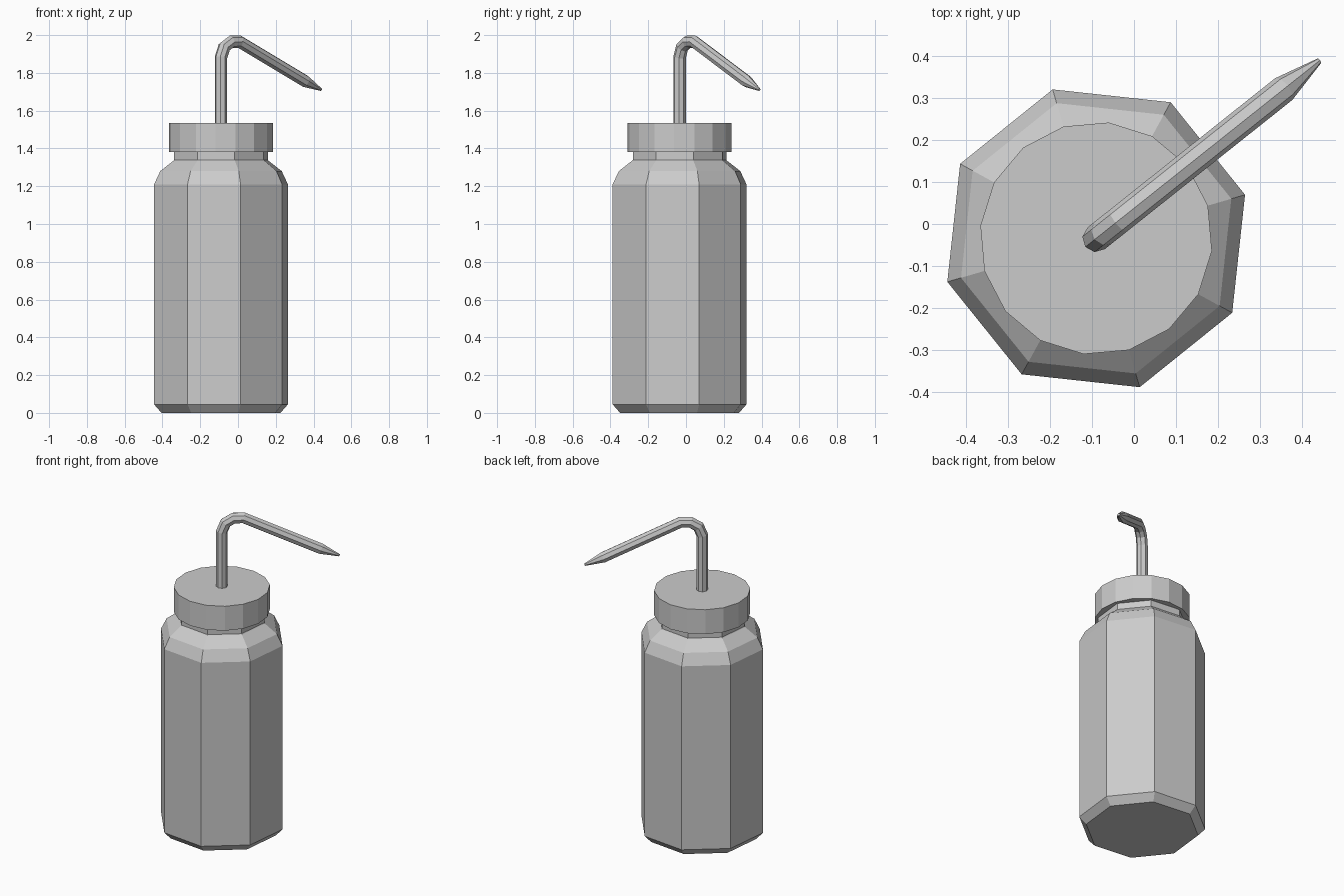
import bpy, bmesh
from math import sin, cos, pi, radians
from mathutils import Vector

if "Cube" in bpy.data.objects:
    bpy.data.objects.remove(bpy.data.objects["Cube"])

CENTRE = Vector((-0.09, -0.034, 0))
PHASE = radians(16.3)
AIM = radians(38.5)


def skin(name, rings):
    """Bridge a list of point rings into a closed, flat-faced tube."""
    bm = bmesh.new()
    loops = [[bm.verts.new(p) for p in ring] for ring in rings]
    n = len(loops[0])
    for a, b in zip(loops, loops[1:]):
        for i in range(n):
            j = (i + 1) % n
            bm.faces.new((a[i], a[j], b[j], b[i]))
    bm.faces.new(loops[0][::-1])
    bm.faces.new(loops[-1])
    bmesh.ops.recalc_face_normals(bm, faces=bm.faces)
    mesh = bpy.data.meshes.new(name)
    bm.to_mesh(mesh)
    bm.free()
    obj = bpy.data.objects.new(name, mesh)
    bpy.context.collection.objects.link(obj)
    return obj


def lathe(name, profile, sides):
    """Revolve (radius, height) pairs around the bottle axis."""
    angles = [PHASE + 2 * pi * i / sides for i in range(sides)]
    return skin(name, [[CENTRE + Vector((r * cos(a), r * sin(a), z)) for a in angles]
                       for r, z in profile])


def sweep(name, path, sides):
    """Sweep a polygon along (reach, height, radius) points with mitred bends."""
    forward = Vector((cos(AIM), sin(AIM), 0))
    across = Vector((-sin(AIM), cos(AIM), 0))
    pts = [CENTRE + forward * s + Vector((0, 0, z)) for s, z, r in path]
    rings = []
    for i, p in enumerate(pts):
        before = (p - pts[max(i - 1, 0)]).normalized()
        after = (pts[min(i + 1, len(pts) - 1)] - p).normalized()
        tangent = (before + after).normalized()
        out = across.cross(tangent)
        stretch = 1.0
        if before.length and after.length:
            stretch = 1 / tangent.dot(after)
        r = path[i][2]
        rings.append([p + out * (r * stretch * cos(2 * pi * k / sides))
                      + across * (r * sin(2 * pi * k / sides)) for k in range(sides)])
    return skin(name, rings)


# Eight-sided bottle with chamfered base, rounded shoulder and neck
lathe("bottle", [(0.328, 0), (0.369, 0.045), (0.369, 1.21), (0.335, 1.28),
                 (0.262, 1.335), (0.258, 1.34), (0.258, 1.40)], 8)

# Sixteen-sided screw cap
lathe("cap", [(0.277, 1.38), (0.277, 1.535)], 16)

# Bent spout with a tapered tip
sweep("spout", [(0, 1.50, 0.033), (0, 1.882, 0.033), (0.022, 1.936, 0.033),
                (0.068, 1.964, 0.033), (0.125, 1.965, 0.033),
                (0.570, 1.756, 0.033), (0.678, 1.711, 0.007)], 8)
